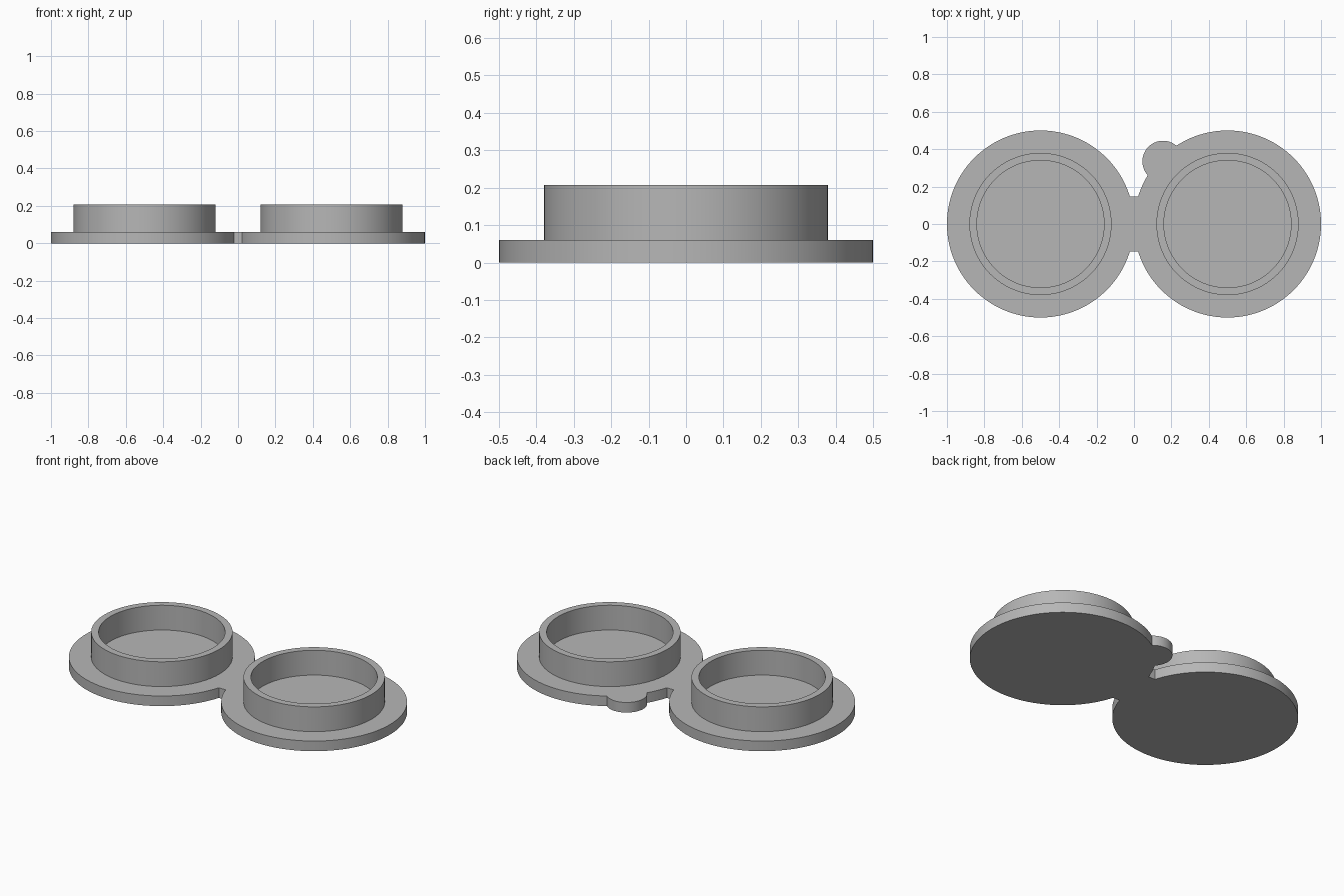
import bpy
import bmesh
from math import sin, cos, pi, asin, acos, atan2, hypot, tau

cube = bpy.data.objects.get("Cube")
if cube:
    bpy.data.objects.remove(cube, do_unlink=True)

DISC_R, DISC_X, BASE_H = 0.5, 0.5, 0.06
RING_OUT, RING_IN, RING_TOP = 0.38, 0.34, 0.207
HINGE_HALF = 0.148
TAB_X, TAB_Y, TAB_R = 0.155, 0.335, 0.11

# One plain grey plastic
grey = bpy.data.materials.new("plain grey")
grey.use_nodes = True
colour = (0.47, 0.47, 0.47, 1)
grey.diffuse_color = colour
grey.node_tree.nodes["Principled BSDF"].inputs["Base Color"].default_value = colour


def arc(cx, cy, r, start, end):
    """Points along an arc, counter-clockwise, about one every 2.5 degrees."""
    n = max(2, round((end - start) / tau * 144))
    return [(cx + r * cos(start + (end - start) * i / n),
             cy + r * sin(start + (end - start) * i / n)) for i in range(n + 1)]


def finish(name, bm):
    bmesh.ops.recalc_face_normals(bm, faces=bm.faces)
    mesh = bpy.data.meshes.new(name)
    bm.to_mesh(mesh)
    bm.free()
    mesh.materials.append(grey)
    obj = bpy.data.objects.new(name, mesh)
    bpy.context.collection.objects.link(obj)
    bpy.ops.object.select_all(action="DESELECT")
    obj.select_set(True)
    bpy.context.view_layer.objects.active = obj
    bpy.ops.object.shade_smooth_by_angle(angle=pi / 6)
    return obj


def extrude_outline(name, points, height):
    bm = bmesh.new()
    face = bm.faces.new([bm.verts.new((x, y, 0)) for x, y in points])
    top = bmesh.ops.extrude_face_region(bm, geom=[face], use_keep_orig=True)["geom"]
    bmesh.ops.translate(bm, vec=(0, 0, height),
                        verts=[v for v in top if isinstance(v, bmesh.types.BMVert)])
    bmesh.ops.triangulate(bm, faces=[f for f in bm.faces if len(f.verts) > 4])
    return finish(name, bm)


def ring(name, x):
    bm = bmesh.new()
    low = BASE_H - 0.01
    profile = [(RING_IN, low), (RING_OUT, low), (RING_OUT, RING_TOP), (RING_IN, RING_TOP)]
    verts = [bm.verts.new((x + r, 0, z)) for r, z in profile]
    edges = [bm.edges.new((verts[i], verts[(i + 1) % 4])) for i in range(4)]
    bmesh.ops.spin(bm, geom=verts + edges, cent=(x, 0, 0), axis=(0, 0, 1),
                   angle=tau, steps=128, use_merge=True)
    bmesh.ops.remove_doubles(bm, verts=bm.verts, dist=1e-5)
    return finish(name, bm)


# Angles at which the hinge and the finger tab meet the discs
hinge_a = asin(HINGE_HALF / DISC_R)
dx, dy = TAB_X - DISC_X, TAB_Y
dist, toward_tab = hypot(dx, dy), atan2(dy, dx)
disc_cut = acos((dist**2 + DISC_R**2 - TAB_R**2) / (2 * dist * DISC_R))
tab_cut = acos((dist**2 + TAB_R**2 - DISC_R**2) / (2 * dist * TAB_R))

# Base: two discs, the hinge strip and the finger tab in a single outline
outline = arc(DISC_X, 0, DISC_R, hinge_a - pi, toward_tab - disc_cut)
outline += arc(TAB_X, TAB_Y, TAB_R, toward_tab - pi + tab_cut,
               toward_tab + pi - tab_cut)[1:-1]
outline += arc(DISC_X, 0, DISC_R, toward_tab + disc_cut, pi - hinge_a)
outline += arc(-DISC_X, 0, DISC_R, hinge_a, tau - hinge_a)
extrude_outline("hinged_base", outline, BASE_H)

# Raised rims
for side, x in (("left", DISC_X), ("right", -DISC_X)):
    ring(side + "_rim", x)
